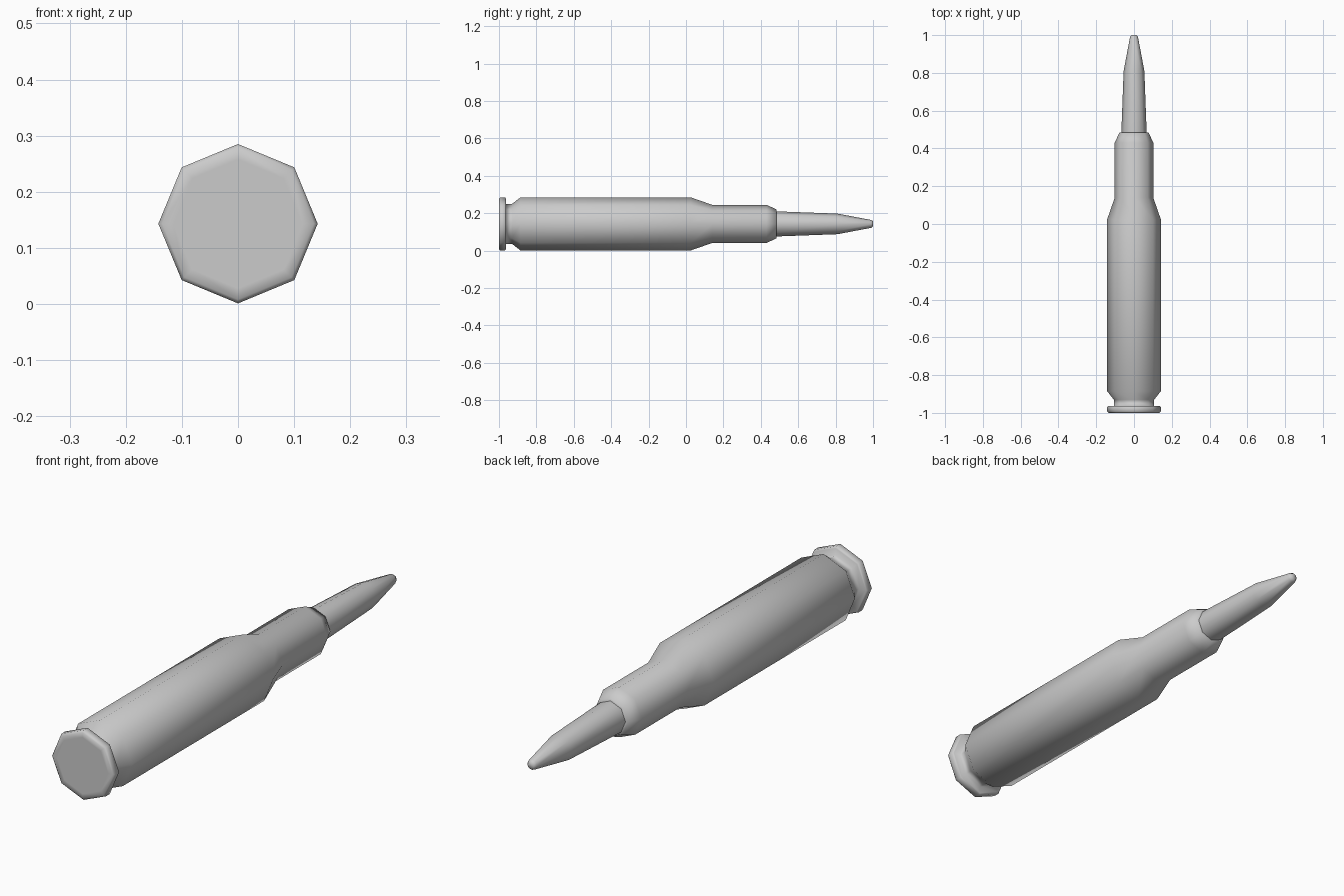
import bpy
import bmesh
from math import cos, sin, pi

SIDES = 8
AXIS_Z = 0.143

old = bpy.data.objects.get("Cube")
if old:
    bpy.data.objects.remove(old, do_unlink=True)

# Single plain grey
GREY = (0.6, 0.6, 0.6, 1.0)
metal = bpy.data.materials.new("plain grey")
metal.use_nodes = True
metal.diffuse_color = GREY
metal.node_tree.nodes["Principled BSDF"].inputs["Base Color"].default_value = GREY


def lathe(name, profile):
    """Spin (y, radius) points about the lengthwise axis and cap both ends."""
    bm = bmesh.new()
    rings = []
    for y, r in profile:
        angles = [2 * pi * i / SIDES for i in range(SIDES)]
        rings.append([bm.verts.new((r * cos(a), y, AXIS_Z + r * sin(a))) for a in angles])
    for a, b in zip(rings, rings[1:]):
        for i in range(SIDES):
            j = (i + 1) % SIDES
            bm.faces.new((a[i], a[j], b[j], b[i]))
    bm.faces.new(rings[0])
    bm.faces.new(rings[-1])
    bmesh.ops.recalc_face_normals(bm, faces=bm.faces)
    for f in bm.faces:
        f.smooth = True
    mesh = bpy.data.meshes.new(name)
    bm.to_mesh(mesh)
    bm.free()
    mesh.materials.append(metal)
    obj = bpy.data.objects.new(name, mesh)
    bpy.context.collection.objects.link(obj)
    return obj


# Case: base, rim, groove, body, shoulder, neck and rolled mouth
lathe("case", [
    (-1.0, 0.115), (-1.0, 0.135), (-0.993, 0.142), (-0.968, 0.142), (-0.963, 0.136),
    (-0.963, 0.107), (-0.93, 0.107), (-0.885, 0.142),
    (0.025, 0.142), (0.14, 0.102), (0.43, 0.102), (0.485, 0.077), (0.485, 0.06),
])

# Tapered tip seated in the mouth
lathe("tip", [
    (0.44, 0.067), (0.485, 0.067), (0.81, 0.055), (0.99, 0.021), (1.0, 0.014),
])
